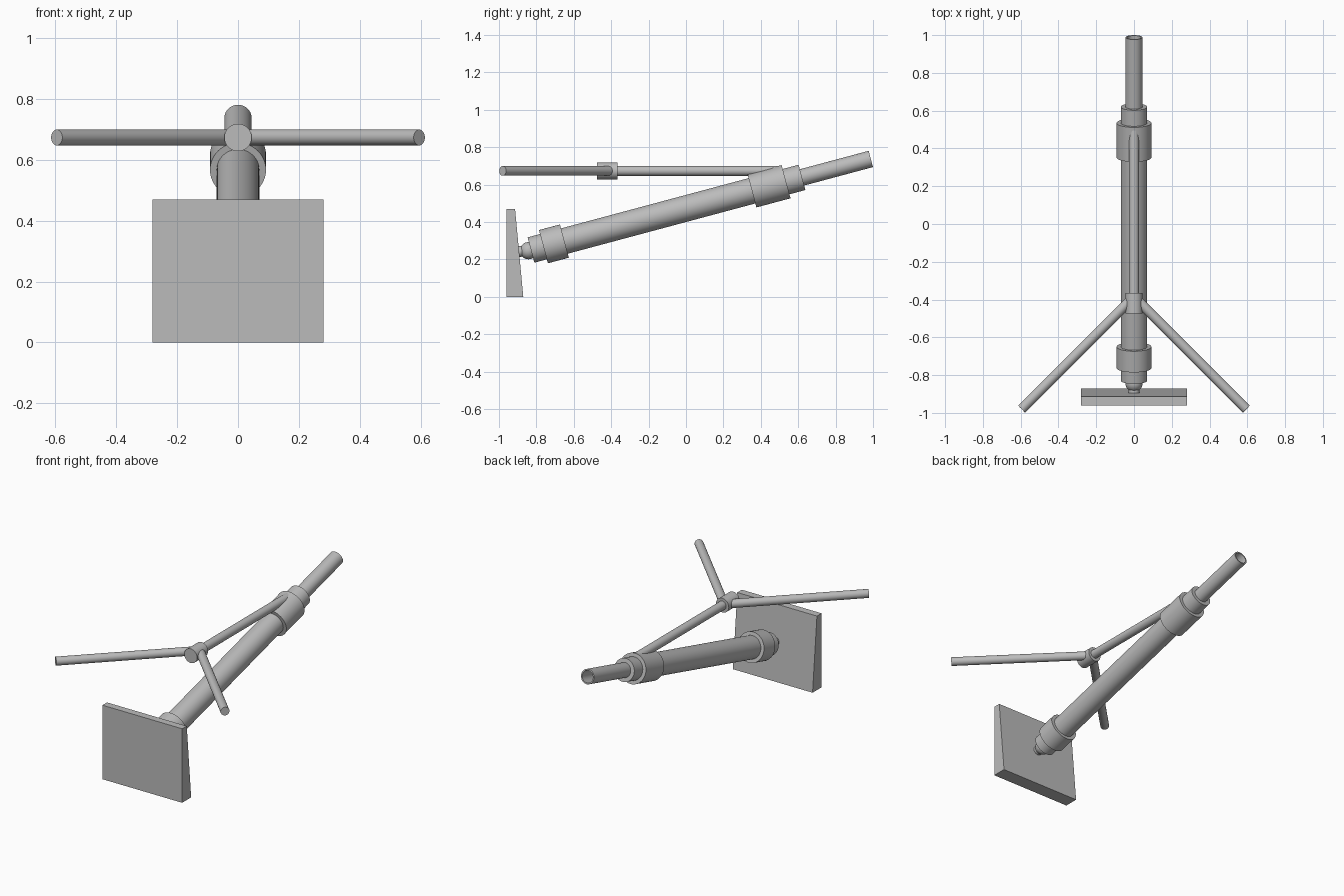
import bpy, bmesh, math
from mathutils import Vector

if "Cube" in bpy.data.objects:
    bpy.data.objects.remove(bpy.data.objects["Cube"])

grey = bpy.data.materials.new("plain_grey")
grey.diffuse_color = (0.5, 0.5, 0.5, 1)
grey.use_nodes = True
grey.node_tree.nodes["Principled BSDF"].inputs["Base Color"].default_value = grey.diffuse_color

TILT = math.radians(15)
AXIS = Vector((0, math.cos(TILT), math.sin(TILT)))
ORIGIN = Vector((0, 0, 0.472))


def finish(name, bm, smooth=True):
    bmesh.ops.recalc_face_normals(bm, faces=bm.faces)
    me = bpy.data.meshes.new(name)
    bm.to_mesh(me)
    bm.free()
    me.materials.append(grey)
    ob = bpy.data.objects.new(name, me)
    bpy.context.collection.objects.link(ob)
    if smooth:
        bpy.ops.object.select_all(action='DESELECT')
        ob.select_set(True)
        bpy.context.view_layer.objects.active = ob
        bpy.ops.object.shade_smooth_by_angle(angle=math.radians(35))
    return ob


def lathe(name, profile, base, direction, sides=40):
    """Revolve (distance, radius) points around a line; ends are capped."""
    rot = Vector(direction).to_track_quat('Z', 'Y')
    bm = bmesh.new()
    rings = []
    for s, r in profile:
        rings.append([bm.verts.new(Vector(base) + rot @ Vector((
            r * math.cos(2 * math.pi * i / sides),
            r * math.sin(2 * math.pi * i / sides), s))) for i in range(sides)])
    for a, b in zip(rings, rings[1:]):
        for i in range(sides):
            j = (i + 1) % sides
            bm.faces.new((a[i], a[j], b[j], b[i]))
    bm.faces.new(rings[0])
    bm.faces.new(rings[-1])
    return finish(name, bm)


def rod(name, a, b, r):
    a, b = Vector(a), Vector(b)
    return lathe(name, [(0, r), ((b - a).length, r)], a, b - a)


# Inclined barrel and its collars
for name, s0, s1, r in (("main_tube", -0.75, 0.45, 0.07),
                        ("upper_collar", 0.365, 0.554, 0.092),
                        ("upper_sleeve", 0.50, 0.642, 0.07),
                        ("lower_collar", -0.789, -0.673, 0.092),
                        ("lower_sleeve", -0.858, -0.75, 0.07)):
    lathe(name, [(s0, r), (s1, r)], ORIGIN, AXIS)

# Hollow end tube
lathe("open_end_tube", [(0.60, 0.045), (1.023, 0.045), (1.023, 0.037), (0.66, 0.037)],
      ORIGIN, AXIS)

# Ball joint and its stub against the plate
bm = bmesh.new()
bmesh.ops.create_uvsphere(bm, u_segments=32, v_segments=16, radius=0.046)
bmesh.ops.translate(bm, verts=bm.verts, vec=ORIGIN + AXIS * -0.872)
finish("ball_joint", bm)
rod("ball_stub", (0, -0.93, 0.241), (0, -0.85, 0.244), 0.029)

# Wedge-shaped plate
bm = bmesh.new()
side = [bm.verts.new((-0.28, y, z)) for y, z in
        ((-0.96, 0), (-0.87, 0), (-0.914, 0.47), (-0.96, 0.47))]
face = bm.faces.new(side)
ext = bmesh.ops.extrude_face_region(bm, geom=[face])
bmesh.ops.translate(bm, vec=(0.56, 0, 0),
                    verts=[v for v in ext["geom"] if isinstance(v, bmesh.types.BMVert)])
finish("wedge_plate", bm, smooth=False)

# Horizontal strut, hub and two spread legs
Z = 0.673
rod("strut", (0, -0.42, Z), (0, 0.51, Z), 0.027)
rod("hub", (0, -0.475, Z), (0, -0.365, Z), 0.045)
for sx, name in ((-1, "left_leg"), (1, "right_leg")):
    rod(name, (sx * 0.02, -0.405, Z), (sx * 0.595, -0.98, Z), 0.026)
